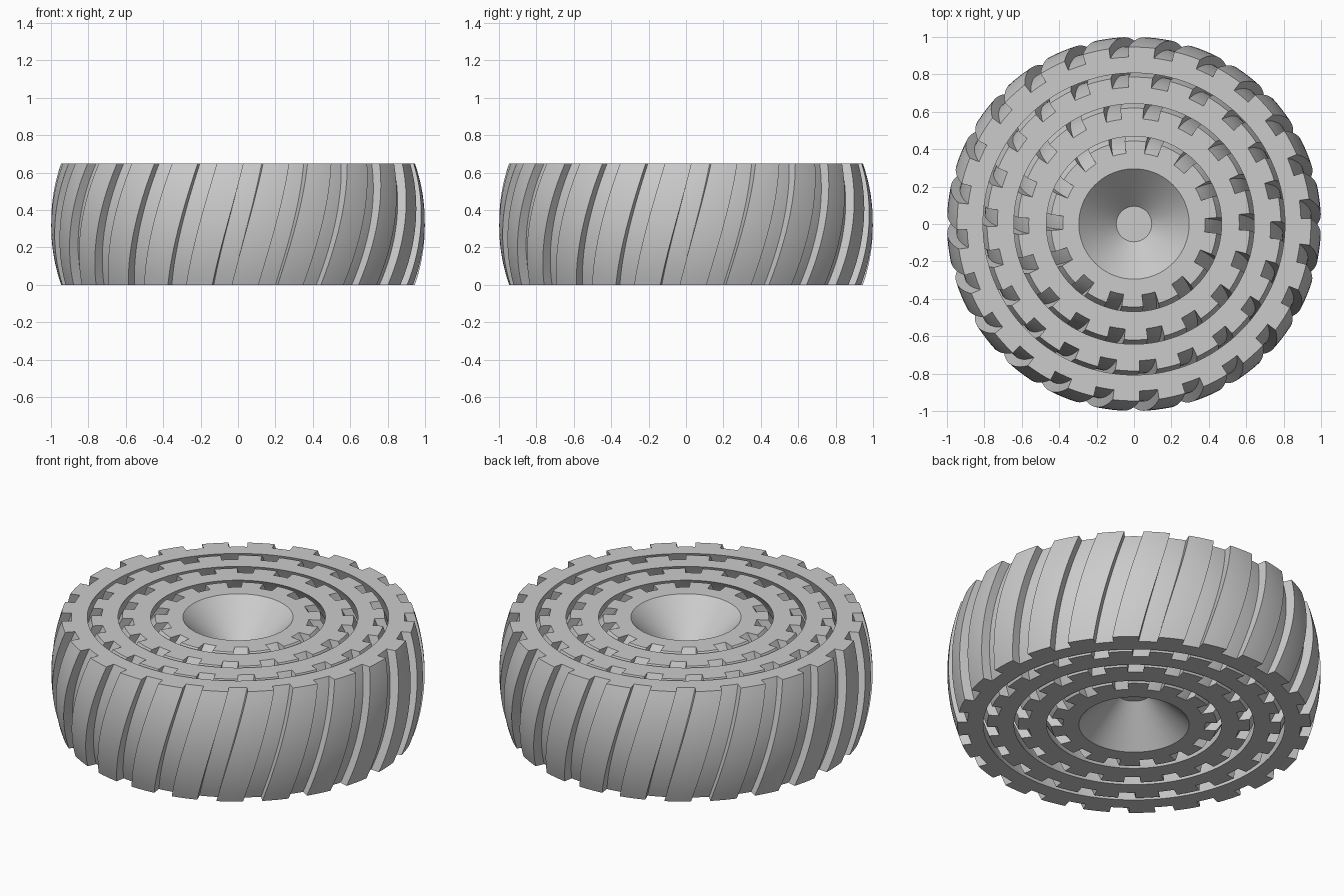
import bpy, bmesh, math

if "Cube" in bpy.data.objects:
    bpy.data.objects.remove(bpy.data.objects["Cube"], do_unlink=True)

HALF = 0.325          # half height of every ring
ROWS = 16             # height steps on the spherical faces
GROOVE_DEPTH = 0.05
GROOVE_SHARE = 0.42   # part of each pitch taken by the groove

grey = bpy.data.materials.new("light_grey")
grey.diffuse_color = (0.6, 0.6, 0.6, 1)
grey.use_nodes = True
grey.node_tree.nodes["Principled BSDF"].inputs["Base Color"].default_value = grey.diffuse_color


def sphere_rows(radius, upward=True):
    """Radius and height pairs along a sphere cut flat at both ends."""
    heights = [HALF * (2 * i / ROWS - 1) for i in range(ROWS + 1)]
    if not upward:
        heights.reverse()
    return [(math.sqrt(radius ** 2 - z * z), z, z) for z in heights]


def columns(teeth, top_phase):
    """Angle and groove flag for each column, doubled at the groove walls."""
    pitch = math.tau / teeth
    groove = pitch * GROOVE_SHARE
    result = []
    for t in range(teeth):
        start = top_phase + t * pitch - groove / 2
        result += [(start + groove * i / 4, True) for i in range(5)]
        result += [(start + groove + (pitch - groove) * i / 5, False) for i in range(6)]
    return result


def grooved_ring(name, radius, teeth, top_phase, inner):
    """Sweep a closed section around z with twisted grooves on the outside."""
    bm = bmesh.new()
    twist = math.radians(10.2) / (2 * HALF)
    loops = []
    for angle, cut in columns(teeth, math.radians(top_phase)):
        outer = sphere_rows(radius - GROOVE_DEPTH * cut)
        loop = []
        for r, z, turn in outer + inner:
            a = angle + (turn - HALF) * twist
            loop.append(bm.verts.new((r * math.cos(a), r * math.sin(a), z + HALF)))
        loops.append(loop)
    section = outer + inner
    count = len(section)
    for a, b in zip(loops, loops[1:] + loops[:1]):
        for i in range(count):
            j = (i + 1) % count
            if section[i][0] + section[j][0] > 0:
                bm.faces.new((a[i], b[i], b[j], a[j]))
    bmesh.ops.remove_doubles(bm, verts=bm.verts, dist=0.00001)
    loose = [e for e in bm.edges if not e.link_faces]
    bmesh.ops.delete(bm, geom=loose, context="EDGES")
    bmesh.ops.recalc_face_normals(bm, faces=bm.faces)
    mesh = bpy.data.meshes.new(name)
    bm.to_mesh(mesh)
    bm.free()
    mesh.materials.append(grey)
    obj = bpy.data.objects.new(name, mesh)
    bpy.context.collection.objects.link(obj)
    bpy.ops.object.select_all(action="DESELECT")
    obj.select_set(True)
    bpy.context.view_layer.objects.active = obj
    bpy.ops.object.shade_smooth_by_angle(angle=math.radians(30))


# Three nested rings, each with a smooth spherical socket
for name, radius, teeth, phase in (
    ("outer_ring", 1.0, 24, 5),
    ("middle_ring", 0.85, 22, -2.5),
    ("inner_ring", 0.70, 18, 1),
):
    grooved_ring(name, radius, teeth, phase, sphere_rows(radius - 0.13, upward=False))

# Core with a conical dish on each side and a solid web between
RIM, FLOOR, DISH = 0.295, 0.095, 0.2
dish = [(RIM, HALF, HALF), (FLOOR, HALF - DISH, HALF), (0, HALF - DISH, HALF)]
dish += [(r, -z, -turn) for r, z, turn in reversed(dish)]
grooved_ring("core", 0.55, 14, -1, dish)
